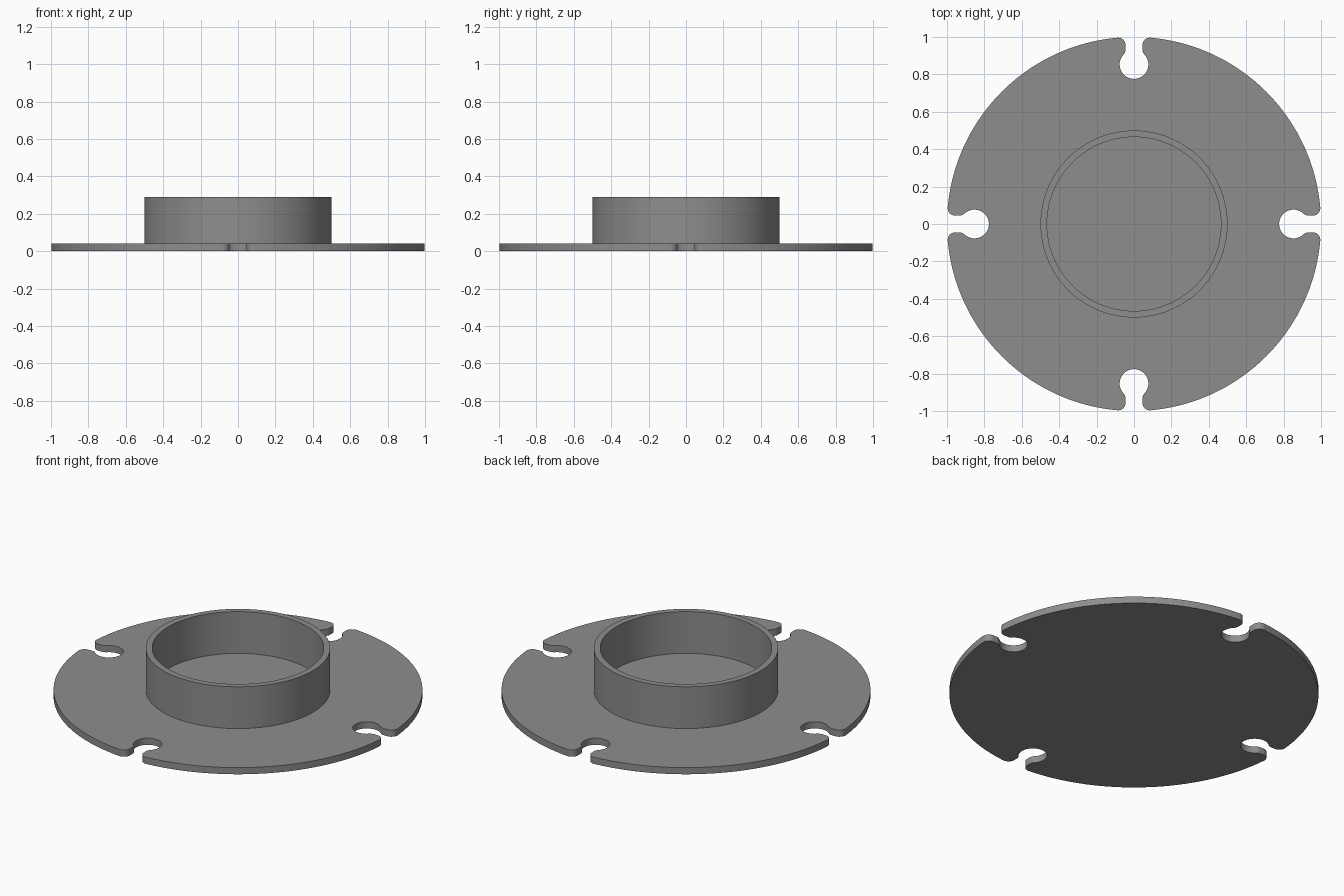
import bpy
import bmesh
from math import sin, cos, pi, atan2, asin, sqrt

if "Cube" in bpy.data.objects:
    bpy.data.objects.remove(bpy.data.objects["Cube"])

PLATE_R, PLATE_T = 1.0, 0.04
COLLAR_OUT, COLLAR_IN, COLLAR_TOP = 0.5, 0.465, 0.29
HOLE_X, HOLE_R, THROAT, FILLET = 0.853, 0.077, 0.045, 0.04

grey = bpy.data.materials.new("grey metal")
grey.diffuse_color = (0.27, 0.27, 0.27, 1)
grey.use_nodes = True
grey.node_tree.nodes["Principled BSDF"].inputs["Base Color"].default_value = grey.diffuse_color


def finish(bm, name):
    bmesh.ops.recalc_face_normals(bm, faces=bm.faces)
    mesh = bpy.data.meshes.new(name)
    bm.to_mesh(mesh)
    bm.free()
    mesh.materials.append(grey)
    obj = bpy.data.objects.new(name, mesh)
    bpy.context.collection.objects.link(obj)
    bpy.ops.object.select_all(action='DESELECT')
    obj.select_set(True)
    bpy.context.view_layer.objects.active = obj
    bpy.ops.object.shade_smooth_by_angle(angle=pi / 6)
    return obj


def arc(cx, cy, r, a0, a1, n):
    return [(cx + r * cos(a0 + (a1 - a0) * i / n),
             cy + r * sin(a0 + (a1 - a0) * i / n)) for i in range(n + 1)]


# Upper half of one keyhole slot: hole, inner fillet, throat, rounded lip
fy = THROAT + FILLET
fx = HOLE_X + sqrt((HOLE_R + FILLET) ** 2 - fy ** 2)
lip_x = sqrt((PLATE_R - FILLET) ** 2 - fy ** 2)
touch = atan2(fy, fx - HOLE_X)
rim_start = asin(fy / (PLATE_R - FILLET))
half = arc(HOLE_X, 0, HOLE_R, pi, touch, 14)
half += arc(fx, fy, FILLET, touch - pi, -pi / 2, 6)[1:]
half += arc(lip_x, fy, FILLET, -pi / 2, rim_start, 10)
rim = arc(0, 0, PLATE_R, rim_start, pi / 2 - rim_start, 36)[1:-1]
lower = [(x, -y) for x, y in reversed(half[1:])]

# Flange: one quarter outline repeated four times, then extruded
bm = bmesh.new()
outline = []
for k in range(4):
    c, s = round(cos(k * pi / 2)), round(sin(k * pi / 2))
    outline += [(c * x - s * y, s * x + c * y) for x, y in lower + half + rim]
face = bm.faces.new([bm.verts.new((x, y, 0)) for x, y in outline])
ext = bmesh.ops.extrude_face_region(bm, geom=[face], use_keep_orig=True)
bmesh.ops.translate(bm, vec=(0, 0, PLATE_T),
                    verts=[g for g in ext["geom"] if isinstance(g, bmesh.types.BMVert)])
finish(bm, "flange_plate")

# Collar: ring wall standing on the flange
bm = bmesh.new()
N = 96
profile = [(COLLAR_OUT, PLATE_T), (COLLAR_OUT, COLLAR_TOP),
           (COLLAR_IN, COLLAR_TOP), (COLLAR_IN, PLATE_T)]
rings = [[bm.verts.new((r * cos(2 * pi * i / N), r * sin(2 * pi * i / N), z))
          for i in range(N)] for r, z in profile]
for a, b in zip(rings, rings[1:]):
    for i in range(N):
        j = (i + 1) % N
        bm.faces.new((a[i], a[j], b[j], b[i]))
finish(bm, "collar")
